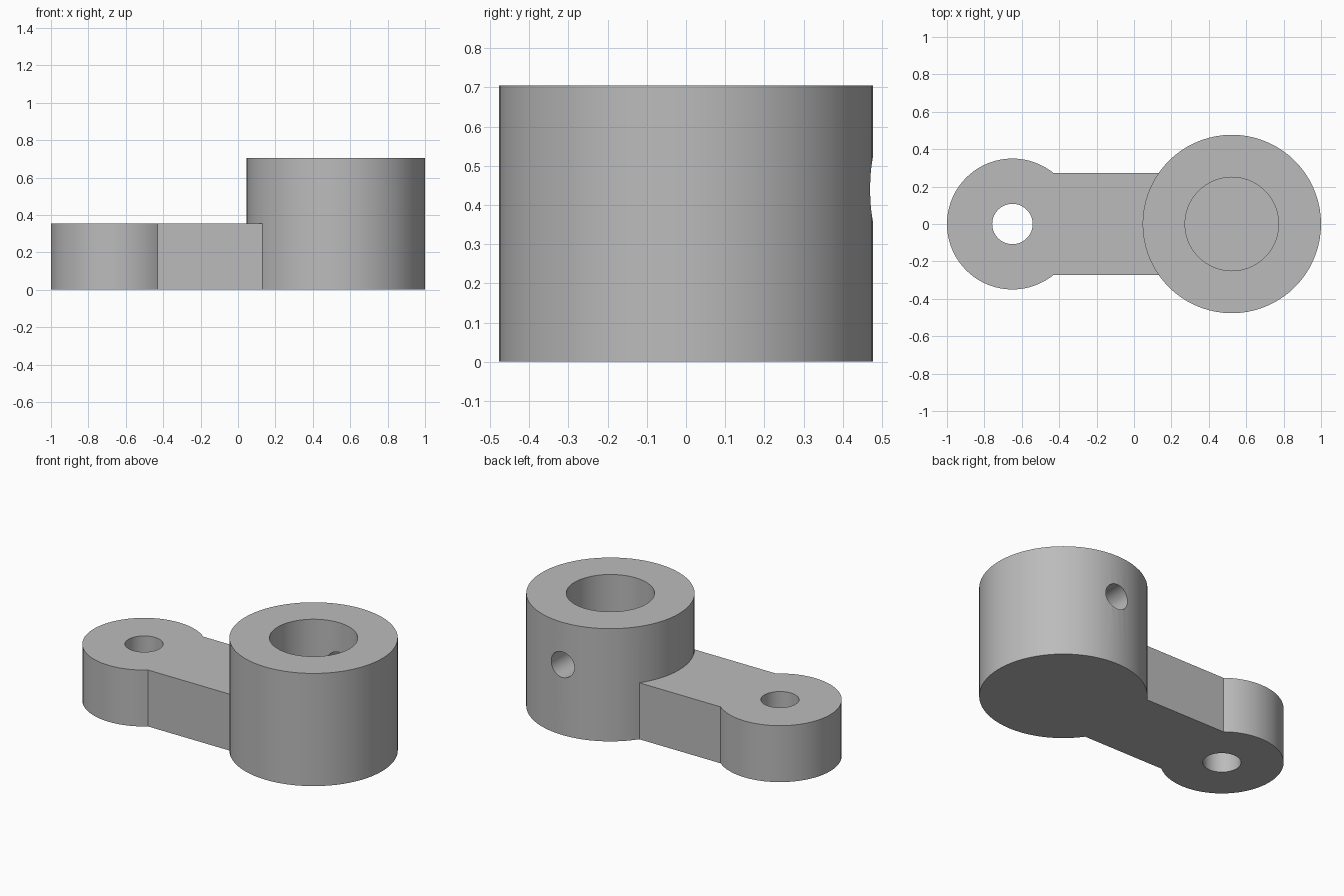
import bpy
import math

SEGMENTS = 72
HUB_X, BOSS_X = 0.523, -0.65
HUB_H, ARM_H = 0.705, 0.353

cube = bpy.data.objects.get("Cube")
if cube:
    bpy.data.objects.remove(cube, do_unlink=True)

grey = bpy.data.materials.new("plain grey")
grey.use_nodes = True
colour = (0.5, 0.5, 0.5, 1.0)
grey.diffuse_color = colour
grey.node_tree.nodes["Principled BSDF"].inputs["Base Color"].default_value = colour


def cylinder(name, x, radius, bottom, top):
    """Upright cylinder between two heights."""
    bpy.ops.mesh.primitive_cylinder_add(
        vertices=SEGMENTS, radius=radius, depth=top - bottom,
        location=(x, 0, (top + bottom) / 2))
    obj = bpy.context.object
    obj.name = name
    obj.data.materials.append(grey)
    return obj


def combine(target, tool, operation):
    """Apply a boolean and remove the tool object."""
    mod = target.modifiers.new(operation.lower(), 'BOOLEAN')
    mod.operation, mod.solver, mod.object = operation, 'EXACT', tool
    bpy.context.view_layer.objects.active = target
    bpy.ops.object.modifier_apply(modifier=mod.name)
    bpy.data.objects.remove(tool, do_unlink=True)


# Tall hub and low end boss
lever = cylinder("lever_arm", HUB_X, 0.477, 0, HUB_H)
boss = cylinder("end_boss", BOSS_X, 0.35, 0, ARM_H)

# Straight web joining the two
x0, x1 = -0.5, 0.2
bpy.ops.mesh.primitive_cube_add(size=1, location=((x0 + x1) / 2, 0, ARM_H / 2))
web = bpy.context.object
web.name = "web"
web.scale = (x1 - x0, 0.546, ARM_H)
web.data.materials.append(grey)
bpy.ops.object.transform_apply(location=False, rotation=False, scale=True)

combine(lever, boss, 'UNION')
combine(lever, web, 'UNION')

# Blind bore in the hub and through hole in the boss
combine(lever, cylinder("bore_cutter", HUB_X, 0.25, 0.176, HUB_H + 0.1), 'DIFFERENCE')
combine(lever, cylinder("hole_cutter", BOSS_X, 0.108, -0.1, ARM_H + 0.1), 'DIFFERENCE')

# Set screw hole from the back of the hub into the bore
screw = cylinder("screw_cutter", HUB_X, 0.08, 0, 0.5)
screw.rotation_euler.x = math.radians(90)
screw.location = (HUB_X, 0.35, 0.44)
bpy.context.view_layer.update()
combine(lever, screw, 'DIFFERENCE')

# Smooth round walls, sharp rims
bpy.ops.object.select_all(action='DESELECT')
lever.select_set(True)
bpy.context.view_layer.objects.active = lever
bpy.ops.object.shade_smooth_by_angle(angle=math.radians(30))
